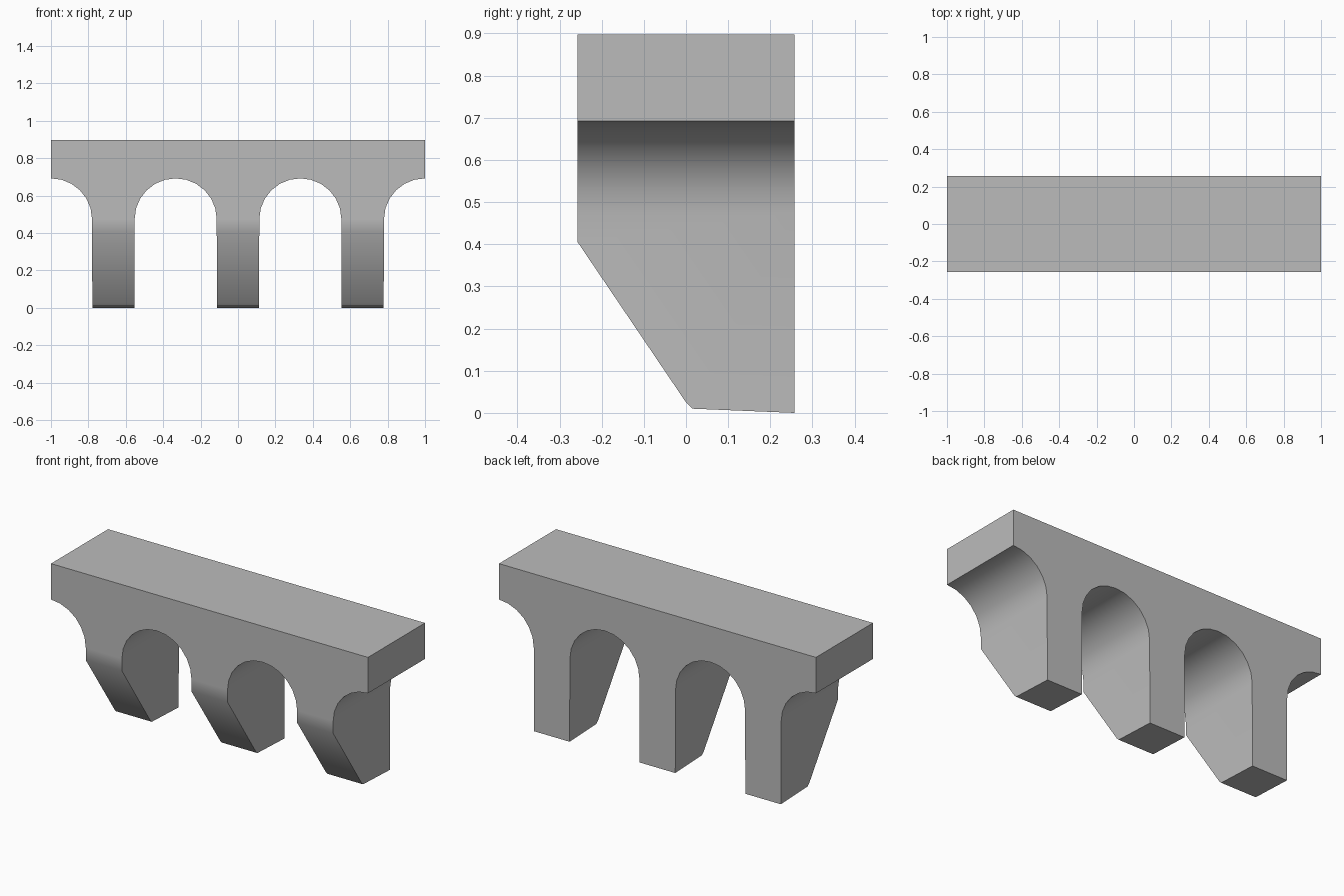
import bpy
import bmesh
from math import sin, cos, pi, radians

if "Cube" in bpy.data.objects:
    bpy.data.objects.remove(bpy.data.objects["Cube"], do_unlink=True)

TOP, SPRING = 0.897, 0.475      # deck top and height where the arches begin
DEPTH = 0.257                   # half depth
PITCH = 2 / 3                   # spacing of the piers
PIER, FOOT = 0.114, 0.112       # half width of a pier at top and bottom
RADIUS = PITCH / 2 - PIER
RISE = 0.692 - SPRING
STEPS = 12                      # segments in a full arch

stone = bpy.data.materials.new("grey stone")
stone.use_nodes = True
grey = (0.5, 0.5, 0.5, 1)
stone.diffuse_color = grey
stone.node_tree.nodes["Principled BSDF"].inputs["Base Color"].default_value = grey

bm = bmesh.new()


def face(points):
    return bm.faces.new([bm.verts.new(p) for p in points])


# Deck outline: two whole arches between a half arch at each end
outline = []
for k in (-1.5, -0.5, 0.5, 1.5):
    for i in range(STEPS + 1):
        a = pi * (1 - i / STEPS)
        x = k * PITCH + RADIUS * cos(a)
        if abs(x) < 1.0001:
            outline.append((x, SPRING + RISE * sin(a)))
outline += [(1, TOP), (-1, TOP)]

for y in (-DEPTH, DEPTH):
    face([(x, y, z) for x, z in outline])

# Deck top, ends and arch undersides, left open where the piers join
for (x0, z0), (x1, z1) in zip(outline, outline[1:] + outline[:1]):
    if max(z0, z1) > SPRING + 0.001:
        face([(x0, -DEPTH, z0), (x1, -DEPTH, z1), (x1, DEPTH, z1), (x0, DEPTH, z0)])

# Piers: side profile from front top down the slope to the back top
profile = [(-DEPTH, SPRING), (-DEPTH, 0.405), (0.0, 0.025),
           (0.015, 0.01), (DEPTH, 0), (DEPTH, SPRING)]
for n in (-1, 0, 1):
    sides = []
    for s in (-1, 1):
        sides.append([(n * PITCH + s * (FOOT + (PIER - FOOT) * z / SPRING), y, z)
                      for y, z in profile])
        face(sides[-1])
    a, b = sides
    for i in range(len(profile) - 1):
        face([a[i], a[i + 1], b[i + 1], b[i]])

bmesh.ops.remove_doubles(bm, verts=bm.verts, dist=0.0005)
bmesh.ops.recalc_face_normals(bm, faces=bm.faces)

mesh = bpy.data.meshes.new("arched_deck")
bm.to_mesh(mesh)
bm.free()
mesh.materials.append(stone)
deck = bpy.data.objects.new("arched_deck", mesh)
bpy.context.collection.objects.link(deck)

# Smooth arches and sloped pier fronts, crisp edges elsewhere
bpy.ops.object.select_all(action="DESELECT")
deck.select_set(True)
bpy.context.view_layer.objects.active = deck
bpy.ops.object.shade_smooth_by_angle(angle=radians(40))
